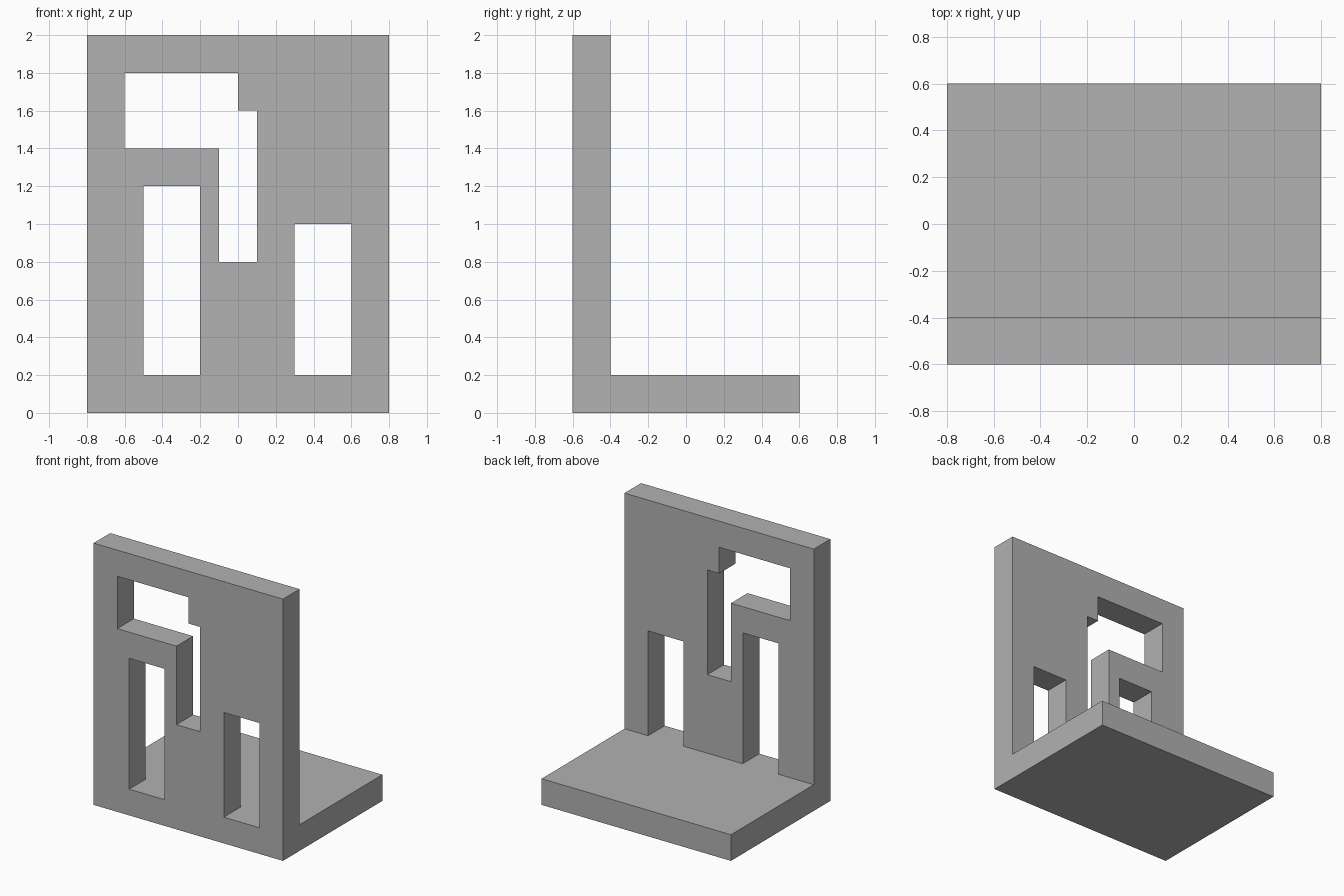
import bpy
import bmesh

cube = bpy.data.objects.get("Cube")
if cube:
    bpy.data.objects.remove(cube, do_unlink=True)

grey = bpy.data.materials.new("plain grey")
grey.use_nodes = True
colour = (0.445, 0.445, 0.445, 1)
grey.diffuse_color = colour
grey.node_tree.nodes["Principled BSDF"].inputs["Base Color"].default_value = colour

HALF_WIDTH, HEIGHT = 0.8, 2.0
FRONT, BACK = -0.6, 0.6
THICK = 0.2


def rectangle(left, right, bottom, top):
    return [(left, bottom), (right, bottom), (right, top), (left, top)]


def panel(name, outlines, y_front, y_back):
    """Extrude an x-z outline, with any inner outlines left open, along y."""
    bm = bmesh.new()
    edges = []
    for outline in outlines:
        verts = [bm.verts.new((x, y_front, z)) for x, z in outline]
        edges += [bm.edges.new((a, b)) for a, b in zip(verts, verts[1:] + verts[:1])]
    bmesh.ops.triangle_fill(bm, edges=edges, use_beauty=True)
    extruded = bmesh.ops.extrude_face_region(bm, geom=bm.faces[:], use_keep_orig=True)
    moved = [g for g in extruded["geom"] if isinstance(g, bmesh.types.BMVert)]
    bmesh.ops.translate(bm, verts=moved, vec=(0, y_back - y_front, 0))
    bmesh.ops.recalc_face_normals(bm, faces=bm.faces[:])
    mesh = bpy.data.meshes.new(name)
    bm.to_mesh(mesh)
    bm.free()
    mesh.materials.append(grey)
    obj = bpy.data.objects.new(name, mesh)
    bpy.context.collection.objects.link(obj)
    return obj


# Upright wall with two doorways and a stepped window
left_doorway = rectangle(0.3, 0.6, THICK, 1.0)
right_doorway = rectangle(-0.5, -0.2, THICK, 1.2)
stepped_window = [(-0.6, 1.4), (-0.1, 1.4), (-0.1, 0.8), (0.1, 0.8),
                  (0.1, 1.6), (0, 1.6), (0, 1.8), (-0.6, 1.8)]
wall_outline = rectangle(-HALF_WIDTH, HALF_WIDTH, 0, HEIGHT)
panel("wall", [wall_outline, left_doorway, right_doorway, stepped_window],
      FRONT, FRONT + THICK)

# Floor slab behind the wall
panel("floor", [rectangle(-HALF_WIDTH, HALF_WIDTH, 0, THICK)], FRONT + THICK, BACK)
